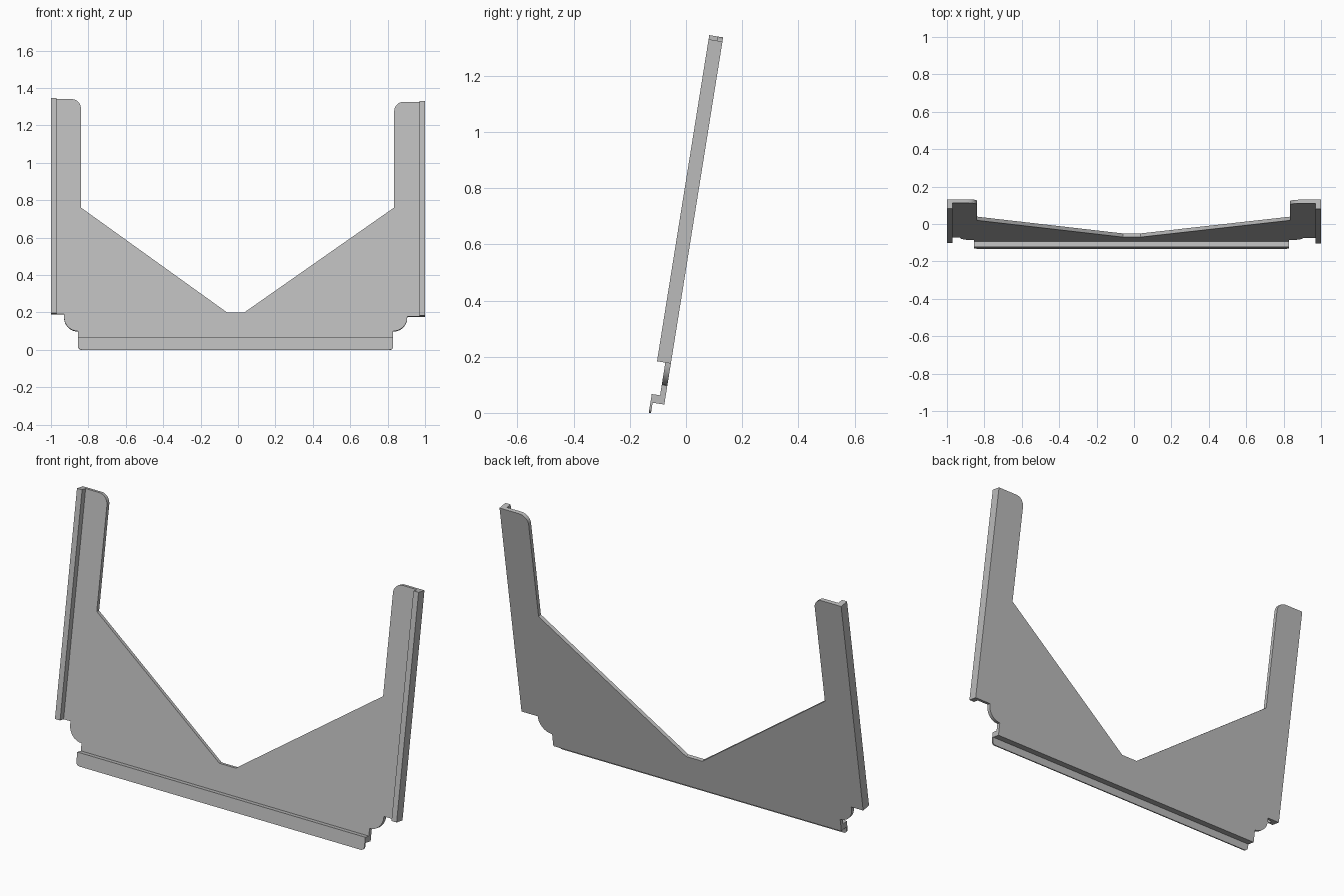
import bpy
import bmesh
from math import radians, sin, cos, pi
from mathutils import Matrix

if "Cube" in bpy.data.objects:
    bpy.data.objects.remove(bpy.data.objects["Cube"], do_unlink=True)

grey = bpy.data.materials.new("plain grey")
grey.use_nodes = True
colour = (0.5, 0.5, 0.5, 1)
grey.diffuse_color = colour
grey.node_tree.nodes["Principled BSDF"].inputs["Base Color"].default_value = colour


def arc(cx, cz, r, start, end, steps=8):
    """Points on an arc, angles in degrees."""
    angles = [radians(start + (end - start) * i / steps) for i in range(steps + 1)]
    return [(cx + r * cos(a), cz + r * sin(a)) for a in angles]


def prism(name, outline, front, back):
    """Extrude an x-z outline from front to back."""
    bm = bmesh.new()
    face = bm.faces.new([bm.verts.new((x, front, z)) for x, z in outline])
    moved = bmesh.ops.extrude_face_region(bm, geom=[face])["geom"]
    verts = [v for v in moved if isinstance(v, bmesh.types.BMVert)]
    bmesh.ops.translate(bm, verts=verts, vec=(0, back - front, 0))
    bmesh.ops.recalc_face_normals(bm, faces=bm.faces)
    mesh = bpy.data.meshes.new(name)
    bm.to_mesh(mesh)
    bm.free()
    mesh.materials.append(grey)
    obj = bpy.data.objects.new(name, mesh)
    bpy.context.collection.objects.link(obj)
    return obj


def box(name, x0, x1, front, back, z0, z1):
    return prism(name, [(x0, z0), (x1, z0), (x1, z1), (x0, z1)], front, back)


DEPTH, THICK = 0.05, 0.02
L_TOP, R_TOP = 1.354, 1.339      # the two arms differ slightly in height
L_LOW, R_LOW = 0.19, 0.178
X0, X1 = -0.855, 0.83            # ends of the bottom rail

# Flat back plate: rounded bottom corners, arms and the V-shaped opening
outline = [(X0, 0.03), (X1, 0.03)]
outline += arc(X1, 0.173, 0.075, -90, 0)
outline += [(0.905, R_LOW), (1, R_LOW), (1, R_TOP)]
outline += arc(0.885, R_TOP - 0.05, 0.05, 90, 180)
outline += [(0.835, 0.767), (0.035, 0.2), (-0.06, 0.2), (-0.84, 0.767)]
outline += arc(-0.89, L_TOP - 0.05, 0.05, 0, 90)
outline += [(-1, L_TOP), (-1, L_LOW), (-0.93, L_LOW)]
outline += arc(X0, 0.173, 0.075, 180, 270)
plate = prism("back_plate", outline, -THICK, 0)

# Side flanges, bottom shelf and the thin lip hanging from it
lip_low, r = -0.008, 0.02
lip_outline = (arc(X0 + r, lip_low + r, r, 180, 270, 5)
               + arc(X1 - r, lip_low + r, r, 270, 360, 5)
               + [(X1, 0.06), (X0, 0.06)])
parts = [
    box("right_flange", -1, -0.97, -DEPTH, -0.01, L_LOW, L_TOP),
    box("left_flange", 0.97, 1, -DEPTH, -0.01, R_LOW, R_TOP),
    box("bottom_shelf", X0, X1, -0.045, -0.01, 0.03, 0.06),
    prism("bottom_lip", lip_outline, -DEPTH, -0.042),
]

# Fuse everything into one solid sheet part
for part in parts:
    mod = plate.modifiers.new("join_" + part.name, 'BOOLEAN')
    mod.operation = 'UNION'
    mod.solver = 'EXACT'
    mod.object = part
bpy.context.view_layer.update()
evaluated = plate.evaluated_get(bpy.context.evaluated_depsgraph_get())
fused = bpy.data.meshes.new_from_object(evaluated)
plate.modifiers.clear()
plate.data = fused
for part in parts:
    bpy.data.objects.remove(part, do_unlink=True)

# Clean coplanar faces and lean the panel backwards
bm = bmesh.new()
bm.from_mesh(fused)
bmesh.ops.remove_doubles(bm, verts=bm.verts, dist=0.0001)
bmesh.ops.dissolve_limit(bm, angle_limit=radians(1), verts=bm.verts, edges=bm.edges)
bm.transform(Matrix.Translation((0, -0.082, 0)) @ Matrix.Rotation(radians(-9.1), 4, 'X'))
bm.to_mesh(fused)
bm.free()
plate.name = "leaning_panel"

bpy.ops.object.select_all(action='DESELECT')
plate.select_set(True)
bpy.context.view_layer.objects.active = plate
bpy.ops.object.shade_smooth_by_angle(angle=radians(30))
